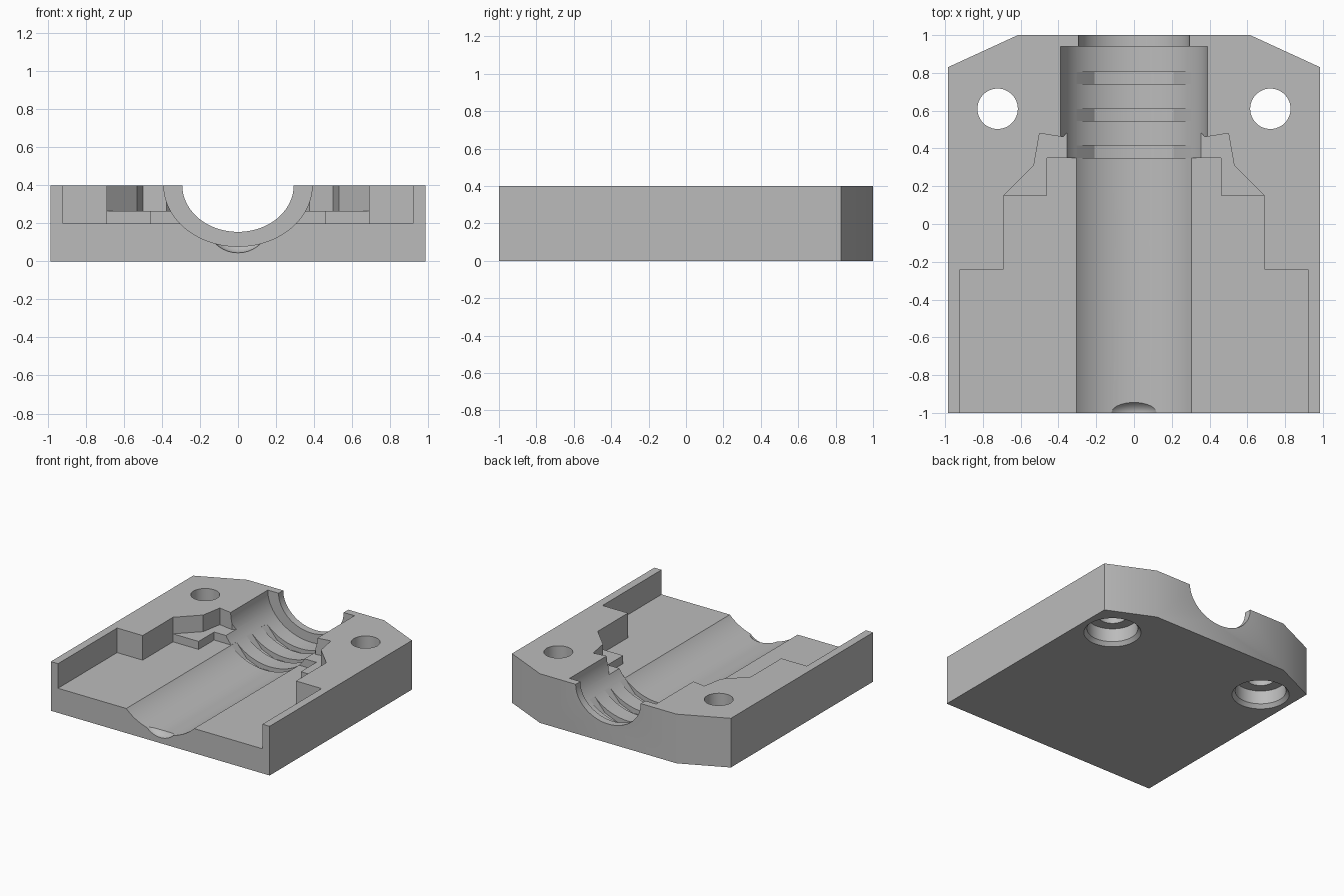
import bpy, bmesh, math
from mathutils import Vector

cube = bpy.data.objects.get("Cube")
if cube:
    bpy.data.objects.remove(cube, do_unlink=True)

TOP = 0.4

grey = bpy.data.materials.new("mid_grey")
grey.use_nodes = True
grey.diffuse_color = (0.5, 0.5, 0.5, 1)
grey.node_tree.nodes["Principled BSDF"].inputs["Base Color"].default_value = (0.5, 0.5, 0.5, 1)


def to_object(name, bm):
    bmesh.ops.recalc_face_normals(bm, faces=bm.faces)
    mesh = bpy.data.meshes.new(name)
    bm.to_mesh(mesh)
    bm.free()
    mesh.materials.append(grey)
    obj = bpy.data.objects.new(name, mesh)
    bpy.context.collection.objects.link(obj)
    return obj


def prism(name, profile, start, end, along="z"):
    """Extrude a profile in xy along z, or a profile in xz along y."""
    bm = bmesh.new()
    place = (lambda u, v: (u, v, start)) if along == "z" else (lambda u, v: (u, start, v))
    face = bm.faces.new([bm.verts.new(place(u, v)) for u, v in profile])
    new = bmesh.ops.extrude_face_region(bm, geom=[face])["geom"]
    step = Vector((0, 0, end - start)) if along == "z" else Vector((0, end - start, 0))
    bmesh.ops.translate(bm, vec=step, verts=[g for g in new if isinstance(g, bmesh.types.BMVert)])
    return to_object(name, bm)


def mirrored(half):
    return half + [(-x, y) for x, y in reversed(half)]


def ellipse(a, b, n=96):
    turns = [2 * math.pi * (i + 0.5) / n for i in range(n)]
    return [(a * math.cos(t), TOP + b * math.sin(t)) for t in turns]


def cone(name, x, y, z0, z1, r0, r1):
    bm = bmesh.new()
    bmesh.ops.create_cone(bm, cap_ends=True, segments=48, radius1=r0, radius2=r1, depth=z1 - z0)
    bmesh.ops.translate(bm, vec=(x, y, (z0 + z1) / 2), verts=bm.verts)
    return to_object(name, bm)


def cut(body, cutter):
    mod = body.modifiers.new("cut", "BOOLEAN")
    mod.operation = "DIFFERENCE"
    mod.solver = "EXACT"
    mod.object = cutter
    bpy.context.view_layer.objects.active = body
    bpy.ops.object.modifier_apply(modifier=mod.name)
    bpy.data.objects.remove(cutter, do_unlink=True)


# Block with chamfered back corners
body = prism("housing_half", mirrored([(0.985, -1), (0.985, 0.83), (0.615, 1)]), 0, TOP)

# Stepped pocket, open at the front
pocket = [(0.92, -1.1), (0.92, -0.24), (0.69, -0.24), (0.69, 0.15), (0.46, 0.15), (0.46, 0.35)]
cut(body, prism("pocket", mirrored(pocket), 0.2, 0.6))

# Shallower shoulder pocket beside the bore
shoulder = [(0.6, 0.06), (0.69, 0.15), (0.53, 0.31), (0.5, 0.48), (0.375, 0.46), (0.35, 0.49)]
cut(body, prism("shoulder", mirrored(shoulder), 0.265, 0.6))

# Main bore and narrower back opening
cut(body, prism("bore", ellipse(0.39, 0.321), -1.1, 0.94, "y"))
cut(body, prism("back_opening", ellipse(0.293, 0.245), 0.8, 1.1, "y"))

# Gripping grooves across the bore
groove = mirrored([(0.305, 0.25), (0.305, 0.2), (0.21, 0.09), (0.1, 0.045)])
for y in (0.35, 0.545, 0.74):
    cut(body, prism("groove", groove, y, y + 0.065, "y"))

# Rounded dip at the front lip
bm = bmesh.new()
bmesh.ops.create_uvsphere(bm, u_segments=48, v_segments=32, radius=1)
bmesh.ops.scale(bm, vec=(0.163, 0.088, 0.155), verts=bm.verts)
bmesh.ops.translate(bm, vec=(0, -1, 0.2), verts=bm.verts)
cut(body, to_object("lip_dip", bm))

# Screw holes, counterbored underneath with a small lead-in
for x in (-0.722, 0.722):
    cut(body, cone("screw_hole", x, 0.61, -0.1, 0.6, 0.107, 0.107))
    cut(body, cone("counterbore", x, 0.61, -0.1, 0.14, 0.19, 0.19))
    cut(body, cone("lead_in", x, 0.61, -0.01, 0.03, 0.222, 0.19))

# Smooth bores, crisp edges
bpy.ops.object.select_all(action="DESELECT")
body.select_set(True)
bpy.context.view_layer.objects.active = body
bpy.ops.object.shade_smooth_by_angle(angle=math.radians(25))
